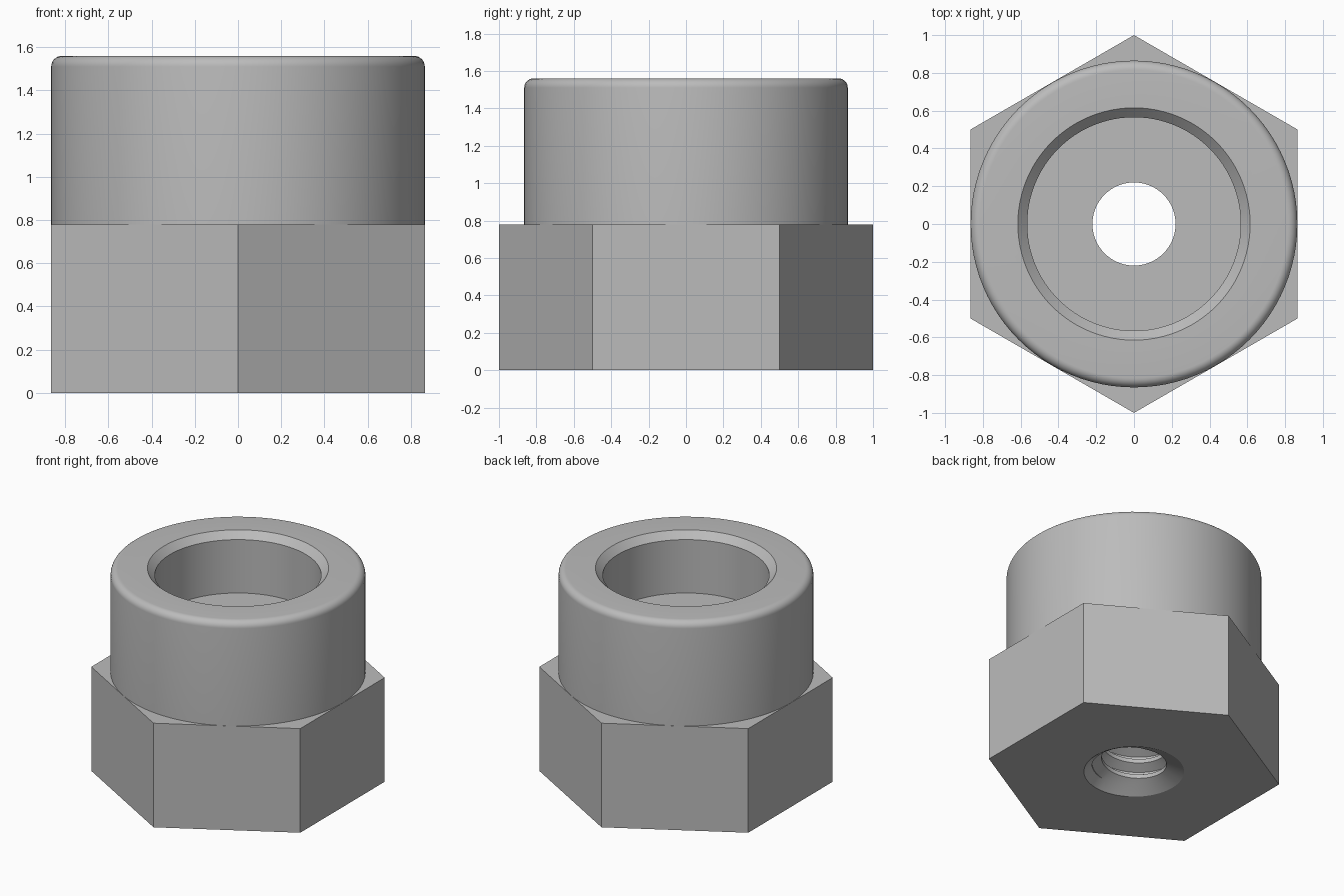
import bpy
import bmesh
from math import pi, sin, cos, radians

SEG = 96                       # multiple of 6, so hexagon corners land on columns
APOTHEM = cos(pi / 6)
BASE_TOP, TOP, FLOOR = 0.78, 1.56, 1.11
COLLAR_R, BORE_R, FILLET = 0.865, 0.565, 0.05
MINOR_R, MAJOR_R, PITCH = 0.22, 0.285, 0.12
MOUTH_R, MOUTH_DEPTH = 0.34, 0.055

cube = bpy.data.objects.get("Cube")
if cube:
    bpy.data.objects.remove(cube, do_unlink=True)

steel = bpy.data.materials.new("grey_steel")
steel.use_nodes = True
grey = (0.5, 0.5, 0.5, 1.0)
steel.diffuse_color = grey
steel.node_tree.nodes["Principled BSDF"].inputs["Base Color"].default_value = grey


def sweep(name, profile):
    """Turn profile(angle) -> [(radius, z), ...] around the z axis."""
    bm = bmesh.new()
    columns = []
    for j in range(SEG + 1):
        a = 2 * pi * j / SEG
        columns.append([bm.verts.new((r * cos(a), r * sin(a), z))
                        for r, z in profile(a)])
    for left, right in zip(columns, columns[1:]):
        for i in range(len(left) - 1):
            bm.faces.new((left[i], right[i], right[i + 1], left[i + 1]))
    bmesh.ops.remove_doubles(bm, verts=bm.verts, dist=0.0001)
    mesh = bpy.data.meshes.new(name)
    bm.to_mesh(mesh)
    bm.free()
    mesh.materials.append(steel)
    obj = bpy.data.objects.new(name, mesh)
    bpy.context.collection.objects.link(obj)
    bpy.ops.object.select_all(action="DESELECT")
    obj.select_set(True)
    bpy.context.view_layer.objects.active = obj
    bpy.ops.object.shade_smooth_by_angle(angle=radians(25))
    return obj


# Hexagonal base with corners on the y axis
def hex_profile(a):
    r = APOTHEM / cos((a + pi / 6) % (pi / 3) - pi / 6)
    return [(MOUTH_R, 0), (r, 0), (r, BASE_TOP), (COLLAR_R - 0.02, BASE_TOP)]


# Round collar: rounded rim, chamfered bore and flat bore floor
def collar_profile(a):
    rim = [(COLLAR_R - FILLET + FILLET * cos(t * pi / 16),
            TOP - FILLET + FILLET * sin(t * pi / 16)) for t in range(9)]
    return ([(COLLAR_R, BASE_TOP)] + rim +
            [(BORE_R + 0.05, TOP), (BORE_R, TOP - 0.05),
             (BORE_R, FLOOR), (MINOR_R, FLOOR)])


# Helical thread: flat crest and root joined by sloping flanks
CORNERS = [(0.0, MINOR_R), (0.25, MINOR_R), (0.5625, MAJOR_R), (0.6875, MAJOR_R)]


def thread_radius(phase):
    phase %= 1.0
    knots = CORNERS + [(1.0, MINOR_R)]
    for (p0, r0), (p1, r1) in zip(knots, knots[1:]):
        if phase <= p1:
            return r0 + (r1 - r0) * (phase - p0) / (p1 - p0)


def thread_profile(a):
    turn = a / (2 * pi)
    points = [(MOUTH_R, 0)]
    for k in range(-2, int(FLOOR / PITCH) + 2):
        for phase, r in CORNERS:
            z = PITCH * (k + phase + turn)
            end = min(max(z, MOUTH_DEPTH), FLOOR)
            if end != z:
                r = thread_radius(end / PITCH - turn)
            points.append((r, end))
    return points[::-1]


sweep("hex_base", hex_profile)
sweep("collar", collar_profile)
sweep("threaded_hole", thread_profile)
